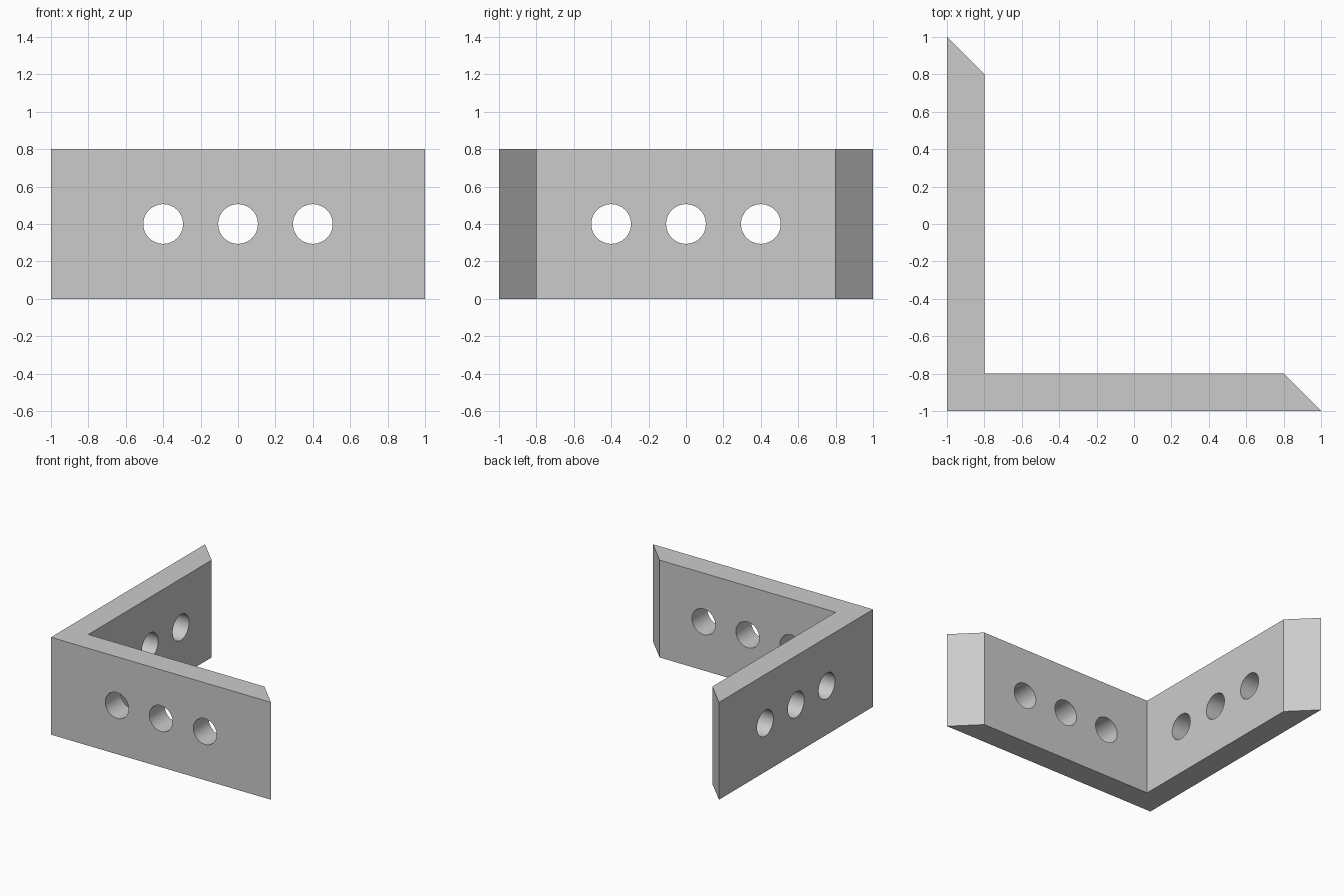
import bpy, bmesh, math

HEIGHT, THICK = 0.8, 0.2
HOLE_RADIUS, HOLE_PITCH = 0.106, 0.4

default = bpy.data.objects.get("Cube")
if default:
    bpy.data.objects.remove(default, do_unlink=True)

# Plain grey finish
grey = bpy.data.materials.new("plain_grey")
grey.use_nodes = True
colour = (0.6, 0.6, 0.6, 1)
grey.diffuse_color = colour
grey.node_tree.nodes["Principled BSDF"].inputs["Base Color"].default_value = colour

# L-shaped bracket with mitred ends, extruded upward
inner = 1 - THICK
profile = [(-1, -1), (1, -1), (inner, -inner), (-inner, -inner), (-inner, inner), (-1, 1)]
bm = bmesh.new()
base = bm.faces.new([bm.verts.new((x, y, 0)) for x, y in profile])
top = bmesh.ops.extrude_face_region(bm, geom=[base])["geom"]
bmesh.ops.translate(bm, vec=(0, 0, HEIGHT),
                    verts=[v for v in top if isinstance(v, bmesh.types.BMVert)])
bmesh.ops.recalc_face_normals(bm, faces=bm.faces)
mesh = bpy.data.meshes.new("angle_bracket")
bm.to_mesh(mesh)
bm.free()
mesh.materials.append(grey)
bracket = bpy.data.objects.new("angle_bracket", mesh)
bpy.context.collection.objects.link(bracket)
bpy.context.view_layer.objects.active = bracket


def drill(location, rotation):
    """Cut one round hole through the bracket."""
    bpy.ops.mesh.primitive_cylinder_add(vertices=64, radius=HOLE_RADIUS, depth=3 * THICK,
                                        location=location, rotation=rotation)
    cutter = bpy.context.object
    cutter.name = "hole_cutter"
    cutter.hide_render = True
    cutter.data.materials.append(grey)
    bpy.context.view_layer.objects.active = bracket
    cut = bracket.modifiers.new("hole", "BOOLEAN")
    cut.operation = "DIFFERENCE"
    cut.solver = "EXACT"
    cut.object = cutter
    bpy.ops.object.modifier_apply(modifier=cut.name)
    bpy.data.objects.remove(cutter, do_unlink=True)


# Three holes in each arm
mid = -1 + THICK / 2
for i in (-1, 0, 1):
    drill((i * HOLE_PITCH, mid, HEIGHT / 2), (math.pi / 2, 0, 0))
    drill((mid, i * HOLE_PITCH, HEIGHT / 2), (0, math.pi / 2, 0))

# Smooth hole walls, crisp edges elsewhere
bpy.ops.object.select_all(action="DESELECT")
bracket.select_set(True)
bpy.context.view_layer.objects.active = bracket
bpy.ops.object.shade_smooth_by_angle(angle=math.radians(30))
